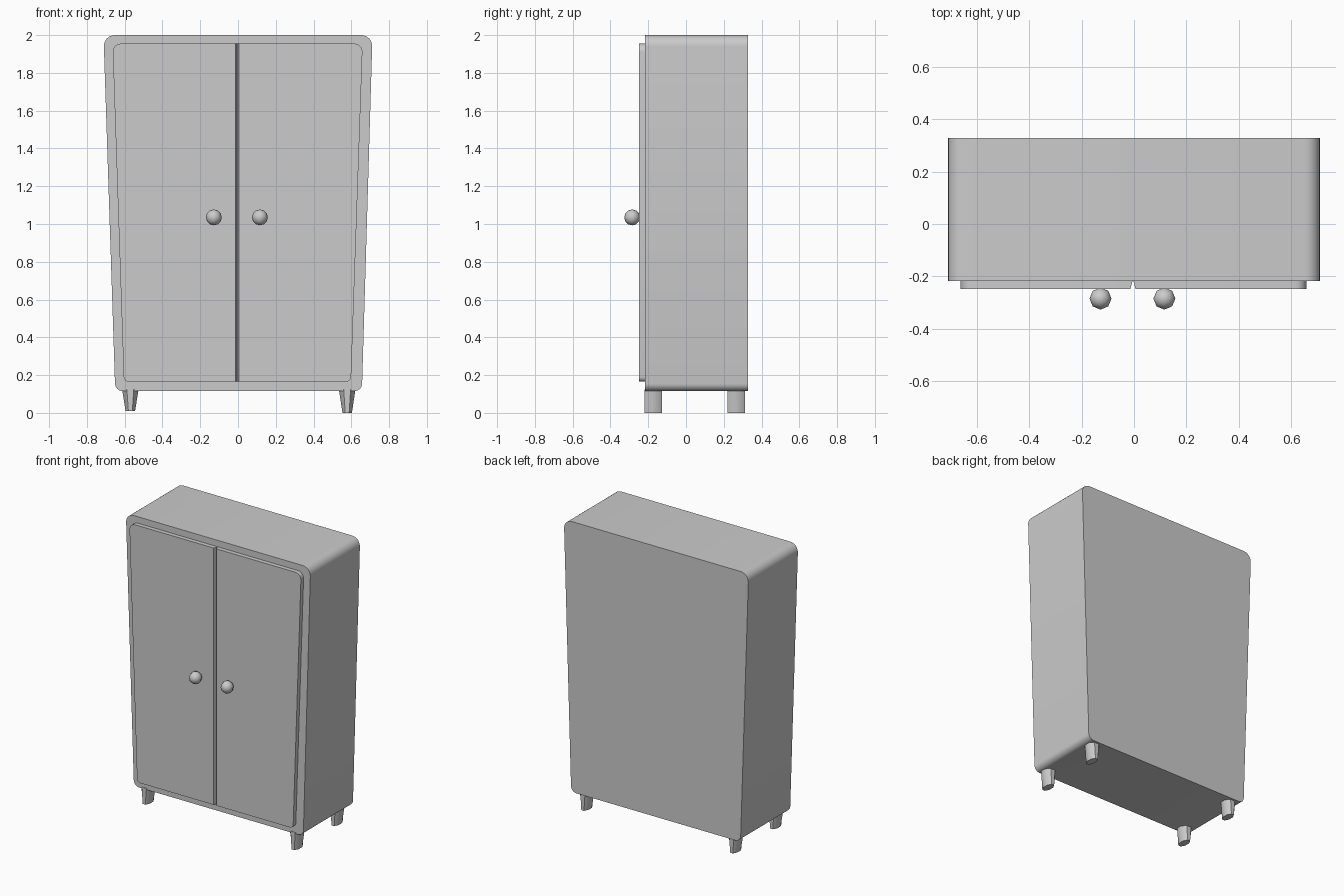
import bpy, bmesh
from math import sin, cos, pi
from mathutils import Vector

cube = bpy.data.objects.get("Cube")
if cube:
    bpy.data.objects.remove(cube, do_unlink=True)

grey = bpy.data.materials.new("plain grey")
grey.use_nodes = True
colour = (0.6, 0.6, 0.6, 1)
grey.diffuse_color = colour
grey.node_tree.nodes["Principled BSDF"].inputs["Base Color"].default_value = colour


def finish(name, bm, angle=35):
    bmesh.ops.recalc_face_normals(bm, faces=bm.faces)
    mesh = bpy.data.meshes.new(name)
    bm.to_mesh(mesh)
    bm.free()
    mesh.materials.append(grey)
    obj = bpy.data.objects.new(name, mesh)
    bpy.context.collection.objects.link(obj)
    bpy.ops.object.select_all(action='DESELECT')
    obj.select_set(True)
    bpy.context.view_layer.objects.active = obj
    bpy.ops.object.shade_smooth_by_angle(angle=angle * pi / 180)
    return obj


def rounded(corners, steps=6):
    """Round each (x, z, radius) corner with a quadratic arc."""
    points = []
    for i, (x, z, r) in enumerate(corners):
        p = Vector((x, z))
        a, b = (Vector(corners[j % len(corners)][:2]) for j in (i - 1, i + 1))
        if r == 0:
            points.append(p)
            continue
        a = p + (a - p).normalized() * r
        b = p + (b - p).normalized() * r
        for k in range(steps + 1):
            t = k / steps
            # blend weight makes the arc close to circular
            w0, w1, w2 = (1 - t) ** 2, 1.414 * t * (1 - t), t * t
            points.append((a * w0 + p * w1 + b * w2) / (w0 + w1 + w2))
    return points


def bridge(bm, first, second):
    """Closed solid between two matching rings of points."""
    rings = [[bm.verts.new(p) for p in ring] for ring in (first, second)]
    n = len(first)
    for ring in rings:
        bm.faces.new(ring)
    for i in range(n):
        j = (i + 1) % n
        bm.faces.new((rings[0][i], rings[0][j], rings[1][j], rings[1][i]))


def slab(name, front, back, y_front, y_back):
    bm = bmesh.new()
    bridge(bm, [(p.x, y_front, p.y) for p in front], [(p.x, y_back, p.y) for p in back])
    return finish(name, bm)


# Cabinet body, wider at the top
body = rounded([(-0.65, 0.115, 0.04), (0.656, 0.115, 0.04),
                (0.712, 2.0, 0.06), (-0.712, 2.0, 0.06)])
slab("cabinet_body", body, body, -0.218, 0.328)

# Doors, with chamfered inner edges that meet in a V groove
seam = -0.004
for side, name in ((-1, "right_door"), (1, "left_door")):
    low, high = (-0.604, -0.664) if side < 0 else (0.598, 0.66)

    def outline(gap):
        inner = seam + side * gap
        return rounded([(inner, 0.165, 0), (low, 0.165, 0.025),
                        (high, 1.955, 0.045), (inner, 1.955, 0)])

    slab(name, outline(0.01), outline(0.001), -0.248, -0.216)

# Faceted round knobs
for name, x in (("right_knob", -0.128), ("left_knob", 0.116)):
    bm = bmesh.new()
    bmesh.ops.create_uvsphere(bm, u_segments=8, v_segments=6, radius=0.042)
    bmesh.ops.translate(bm, verts=bm.verts, vec=(x, -0.285, 1.035))
    finish(name, bm, 60)

# Legs, tapering in width towards the floor
for side, x, floor in (("right", -0.57, 0.01), ("left", 0.578, 0.0)):
    for end, y in (("front", -0.174), ("back", 0.266)):
        def ring(half_width, z):
            return [(x + half_width * cos(a) / cos(pi / 8), y + 0.047 * sin(a) / cos(pi / 8), z)
                    for a in (pi * (2 * k + 1) / 8 for k in range(8))]

        bm = bmesh.new()
        bridge(bm, ring(0.025, floor), ring(0.044, 0.125))
        finish(f"{end}_{side}_leg", bm, 50)
